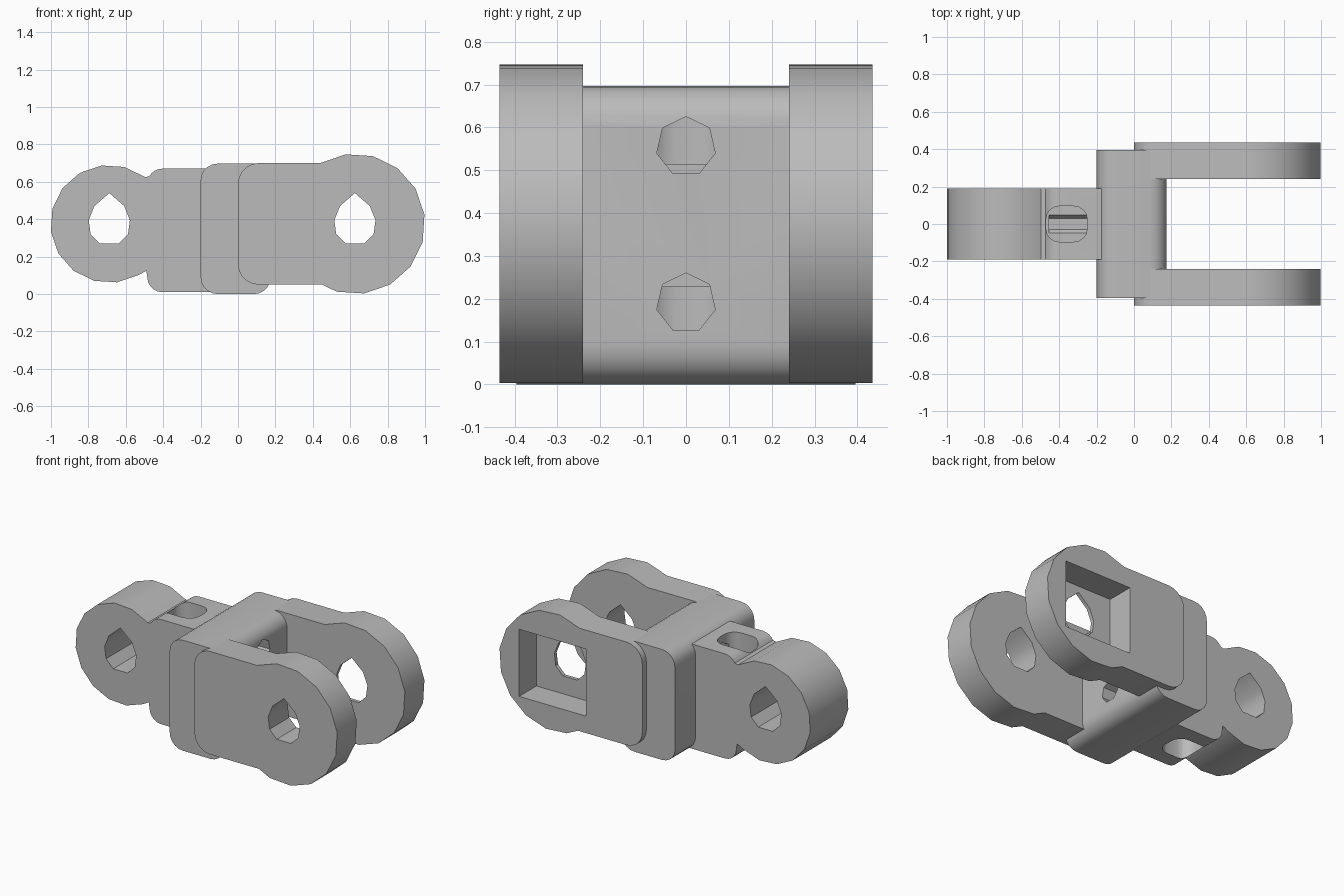
import bpy, bmesh
from math import sin, cos, radians

if "Cube" in bpy.data.objects:
    bpy.data.objects.remove(bpy.data.objects["Cube"])

grey = bpy.data.materials.new("plain_grey")
grey.use_nodes = True
GREY = (0.5, 0.5, 0.5, 1)
grey.diffuse_color = GREY
grey.node_tree.nodes["Principled BSDF"].inputs["Base Color"].default_value = GREY


def arc(cx, cz, r, start, end, steps):
    """Points on a circle, angles in degrees."""
    angles = [radians(start + (end - start) * i / steps) for i in range(steps + 1)]
    return [(cx + r * cos(a), cz + r * sin(a)) for a in angles]


def rounded_rect(u0, u1, v0, v1, r, steps=5):
    return (arc(u0 + r, v0 + r, r, 180, 270, steps) + arc(u1 - r, v0 + r, r, 270, 360, steps)
            + arc(u1 - r, v1 - r, r, 0, 90, steps) + arc(u0 + r, v1 - r, r, 90, 180, steps))


def prism(name, points, axis, lo, hi):
    """Extrude a 2D outline along an axis."""
    place = {"x": lambda u, v, t: (t, u, v),
             "y": lambda u, v, t: (u, t, v),
             "z": lambda u, v, t: (u, v, t)}[axis]
    bm = bmesh.new()
    ends = [[bm.verts.new(place(u, v, t)) for u, v in points] for t in (lo, hi)]
    for ring in ends:
        bm.faces.new(ring)
    n = len(points)
    for i in range(n):
        j = (i + 1) % n
        bm.faces.new((ends[0][i], ends[0][j], ends[1][j], ends[1][i]))
    bmesh.ops.recalc_face_normals(bm, faces=bm.faces)
    mesh = bpy.data.meshes.new(name)
    bm.to_mesh(mesh)
    bm.free()
    mesh.materials.append(grey)
    obj = bpy.data.objects.new(name, mesh)
    bpy.context.collection.objects.link(obj)
    return obj


def activate(obj):
    bpy.ops.object.select_all(action="DESELECT")
    obj.select_set(True)
    bpy.context.view_layer.objects.active = obj


def cut(obj, *outline):
    """Subtract a prism from a part."""
    cutter = prism("cutter", *outline)
    cutter.hide_render = True
    mod = obj.modifiers.new("cut", "BOOLEAN")
    mod.operation, mod.solver, mod.object = "DIFFERENCE", "EXACT", cutter
    activate(obj)
    bpy.ops.object.modifier_apply(modifier=mod.name)
    bpy.data.objects.remove(cutter)


def teardrop(cx, cz):
    """Pin hole outline with a pointed top."""
    half = [(0.08, 0.095), (0.11, 0.02), (0.1, -0.055), (0.05, -0.105)]
    outline = [(0, 0.165)] + half + [(-u, v) for u, v in reversed(half)]
    return [(cx + u, cz + v) for u, v in outline]


MID = 0.375          # pin height
FORK_X, EYE_X = 0.625, -0.688
STEP, TURN = 22.5, 7.6
SCREWS = (0.555, 0.19)

# Central block
body = prism("centre_block", rounded_rect(-0.2, 0.175, 0, 0.697, 0.09), "y", -0.395, 0.395)

# Fork arms
arm_outline = (arc(FORK_X, MID, 0.375, TURN - 5 * STEP, TURN + 5 * STEP, 10)
               + arc(0.11, 0.59, 0.11, 90, 180, 5)
               + arc(0.11, 0.16, 0.11, 180, 270, 5) + [(0.45, 0.05)])
arms = []
for name, lo, hi in (("front_arm", -0.435, -0.24), ("back_arm", 0.24, 0.435)):
    arm = prism(name, arm_outline, "y", lo, hi)
    cut(arm, teardrop(FORK_X, MID), "y", lo - 0.1, hi + 0.1)
    arms.append(arm)

# Square nut pocket in the outside of the back arm
pocket = [(0.395, 0.157), (0.86, 0.157), (0.86, 0.58), (0.395, 0.58)]
cut(arms[1], pocket, "y", 0.263, 0.5)

# Tongue with its eye
tongue_outline = (arc(EYE_X, MID, 0.315, TURN + 2 * STEP, TURN + 13 * STEP, 11)
                  + [(-0.49, 0.125)] + arc(-0.405, 0.09, 0.08, 180, 270, 5)
                  + [(-0.15, 0.01), (-0.15, 0.67)]
                  + arc(-0.405, 0.59, 0.08, 90, 150, 4))
tongue = prism("tongue", tongue_outline, "y", -0.19, 0.19)
cut(tongue, teardrop(EYE_X, MID), "y", -0.3, 0.3)

# Access slots in the top and bottom of the tongue
slot = rounded_rect(-0.47, -0.25, -0.095, 0.095, 0.07, 4)
cut(tongue, slot, "z", 0.515, 0.8)
cut(tongue, slot, "z", -0.1, 0.228)

# Screw holes running lengthwise
for z in SCREWS:
    hole = arc(0, z, 0.07, 90, 90 + 360 * 6 / 7, 6)
    for part in (body, tongue):
        cut(part, hole, "x", -0.455, 0.3)

for part in (body, tongue, *arms):
    activate(part)
    bpy.ops.object.shade_smooth_by_angle(angle=radians(32))
